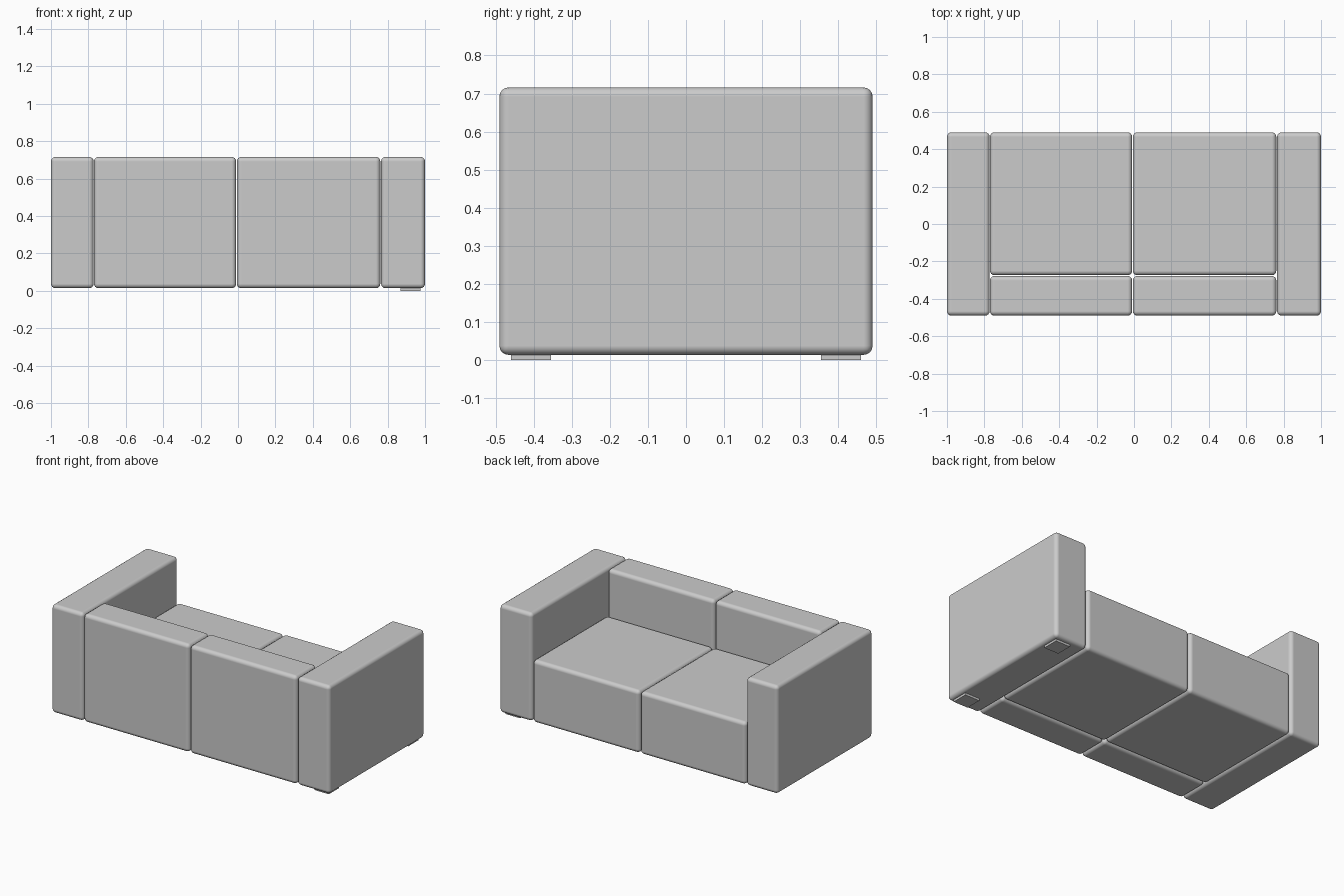
import bpy
import bmesh
from mathutils import Vector

cube = bpy.data.objects.get("Cube")
if cube:
    bpy.data.objects.remove(cube, do_unlink=True)


def make_material(name, color):
    mat = bpy.data.materials.new(name)
    mat.use_nodes = True
    mat.diffuse_color = color
    mat.node_tree.nodes["Principled BSDF"].inputs["Base Color"].default_value = color
    return mat


fabric = make_material("light grey fabric", (0.6, 0.6, 0.6, 1))


def box(name, low, high, radius=0.0):
    """Box between two corners, with softly rounded edges when radius is set."""
    low, high = Vector(low), Vector(high)
    bm = bmesh.new()
    bmesh.ops.create_cube(bm, size=1)
    for v in bm.verts:
        v.co = (low + high) / 2 + v.co * (high - low)
    mesh = bpy.data.meshes.new(name)
    bm.to_mesh(mesh)
    bm.free()
    mesh.materials.append(fabric)
    obj = bpy.data.objects.new(name, mesh)
    bpy.context.collection.objects.link(obj)
    if radius:
        bevel = obj.modifiers.new("soft edges", "BEVEL")
        bevel.width = radius
        bevel.segments = 4
        bevel.harden_normals = True
        for p in mesh.polygons:
            p.use_smooth = True
    return obj


FRONT, BACK = -0.49, 0.49
BASE, TOP, SEAT_TOP = 0.014, 0.716, 0.42
SOFT = 0.024

# Arms
box("right_arm", (-1, FRONT, BASE), (-0.772, BACK, TOP), SOFT)
box("left_arm", (0.765, FRONT, BASE), (1, BACK, TOP), SOFT)

# Two modules, each with a backrest and a seat
for side, x0, x1 in (("right", -0.77, -0.01), ("left", -0.006, 0.761)):
    box(side + "_backrest", (x0, FRONT, BASE), (x1, -0.278, TOP), SOFT)
    box(side + "_seat", (x0, -0.274, BASE), (x1, BACK, SEAT_TOP), SOFT)

# Flat feet under the left arm
for end, y in (("front", -0.46), ("back", 0.355)):
    box(end + "_foot", (0.87, y, 0), (0.975, y + 0.105, BASE + 0.004))
